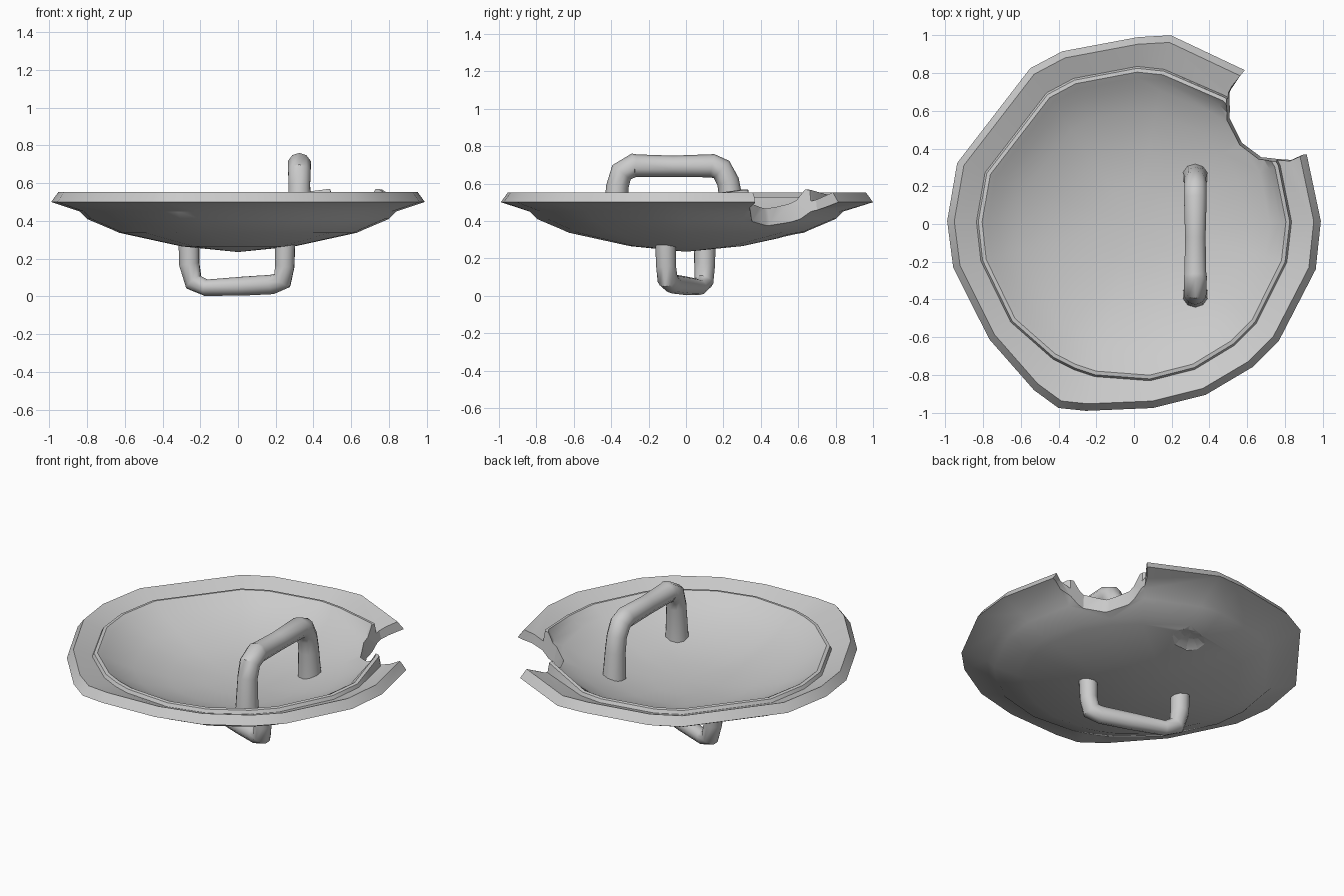
import bpy, bmesh, math
from mathutils import Vector

if "Cube" in bpy.data.objects:
    bpy.data.objects.remove(bpy.data.objects["Cube"])

# Hand-cut rim outline (counter-clockwise); the first and last points border the notch
OUTLINE = [(.587, .815), (.195, 1.0), (.02, .99), (-.38, .915), (-.55, .825),
           (-.937, .323), (-.99, .015), (-.958, -.23), (-.767, -.61), (-.53, -.88),
           (-.40, -.975), (-.255, -.99), (.10, -.975), (.38, -.905), (.63, -.757),
           (.767, -.62), (.963, -.24), (.99, .015), (.915, .37), (.78, .62)]
NOTCH_EDGE = (0, 18, 19)


def finish(name, bm, angle=30):
    bmesh.ops.recalc_face_normals(bm, faces=bm.faces)
    me = bpy.data.meshes.new(name)
    bm.to_mesh(me)
    bm.free()
    ob = bpy.data.objects.new(name, me)
    bpy.context.collection.objects.link(ob)
    smooth(ob, angle)
    return ob


def activate(ob):
    bpy.ops.object.select_all(action='DESELECT')
    ob.select_set(True)
    bpy.context.view_layer.objects.active = ob


def smooth(ob, angle):
    activate(ob)
    bpy.ops.object.shade_smooth_by_angle(angle=math.radians(angle))


def cut(ob, cutter):
    mod = ob.modifiers.new("cut", 'BOOLEAN')
    mod.operation = 'DIFFERENCE'
    mod.solver = 'EXACT'
    mod.object = cutter
    activate(ob)
    bpy.ops.object.modifier_apply(modifier=mod.name)
    bpy.data.objects.remove(cutter)


def bridge(bm, a, b):
    n = len(a)
    for i in range(n):
        bm.faces.new((a[i], a[(i + 1) % n], b[(i + 1) % n], b[i]))


# Shield: rings of (radius, height, follows rough outline?) from the top centre to the underside
RINGS = [(.2, .338, 0), (.4, .362, 0), (.6, .42, 0), (.72, .475, 0), (.775, .51, 0),
         (.805, .528, 0), (.825, .525, 0), (.835, .505, 0),
         (.962, .552, 1), (1.0, .50, 1),
         (.84, .45, 0), (.80, .41, 0), (.67, .355, 0), (.63, .337, 0), (.3, .265, 0)]


def build_shield():
    bm = bmesh.new()
    rings = []
    for r, z, rough in RINGS:
        ring = []
        for k, (x, y) in enumerate(OUTLINE):
            s = r if rough else r / math.hypot(x, y)
            # the inner lip is bent upward beside the notch
            lift = .04 if k in NOTCH_EDGE and .8 < r < .83 else 0
            ring.append(bm.verts.new((x * s, y * s, z + lift)))
        rings.append(ring)
    for a, b in zip(rings, rings[1:]):
        bridge(bm, a, b)
    n = len(OUTLINE)
    for ring, z in ((rings[0], .33), (rings[-1], .235)):
        c = bm.verts.new((0, 0, z))
        for i in range(n):
            bm.faces.new((ring[i], ring[(i + 1) % n], c))
    return finish("shield_plate", bm)


def notch_cutter():
    pts = [(.70, .97), (.587, .815), (.497, .693), (.487, .545), (.55, .413),
           (.656, .339), (.825, .333), (.918, .37), (1.1, .45), (1.1, .97)]
    inner = (2, 3, 4, 5, 6)
    bm = bmesh.new()
    loops = []
    for z, t in ((.25, .05), (.7, -.03)):
        loops.append([bm.verts.new((x + (t * .8 if k in inner else 0),
                                    y + (t * .6 if k in inner else 0), z))
                      for k, (x, y) in enumerate(pts)])
    bridge(bm, *loops)
    for loop in loops:
        bm.faces.new(loop)
    return finish("notch_cutter", bm)


def gouge_cutter(loc, size, turn=0):
    bpy.ops.mesh.primitive_uv_sphere_add(segments=12, ring_count=8, location=loc,
                                         rotation=(0, 0, turn))
    ob = bpy.context.object
    ob.scale = size
    return ob


# Handle: tube swept along (x, y, z, radius) points
def tube(name, path, side, sides=10):
    pts = [Vector(p[:3]) for p in path]
    side = Vector(side).normalized()
    bm = bmesh.new()
    rings = []
    for i, p in enumerate(pts):
        into = (p - pts[max(i - 1, 0)]).normalized()
        out = (pts[min(i + 1, len(pts) - 1)] - p).normalized()
        up = (into + out).normalized().cross(side).normalized()
        r = path[i][3]
        rings.append([bm.verts.new(p + r * (side * math.cos(a) + up * math.sin(a)))
                      for a in (2 * math.pi * (j + .5) / sides for j in range(sides))])
    for a, b in zip(rings, rings[1:]):
        bridge(bm, a, b)
    for ring in (rings[0], rings[-1]):
        bm.faces.new(ring)
    return finish(name, bm, 40)


shield = build_shield()
cut(shield, notch_cutter())
# battle damage on the underside
cut(shield, gouge_cutter((.08, .60, .29), (.17, .12, .055), .2))
cut(shield, gouge_cutter((-.36, -.42, .265), (.14, .05, .04), -.3))
smooth(shield, 30)

X = .325
tube("upper_handle",
     [(X, -.375, .36, .07), (X, -.368, .58, .06), (X, -.345, .66, .062), (X, -.28, .697, .064),
      (X, -.27, .695, .061), (X, -.07, .692, .057), (X, .14, .695, .063),
      (X, .19, .675, .062), (X, .225, .61, .06), (X, .24, .52, .062), (X, .25, .36, .07)],
     (1, 0, 0))

tube("lower_handle",
     [(-.26, .10, .32, .058), (-.258, .10, .17, .056), (-.235, .095, .075, .052),
      (-.17, .07, .046, .044), (.02, -.005, .054, .05), (.18, -.07, .063, .052),
      (.235, -.098, .085, .055), (.248, -.107, .16, .053), (.25, -.11, .32, .056)],
     (.36, .93, 0))
